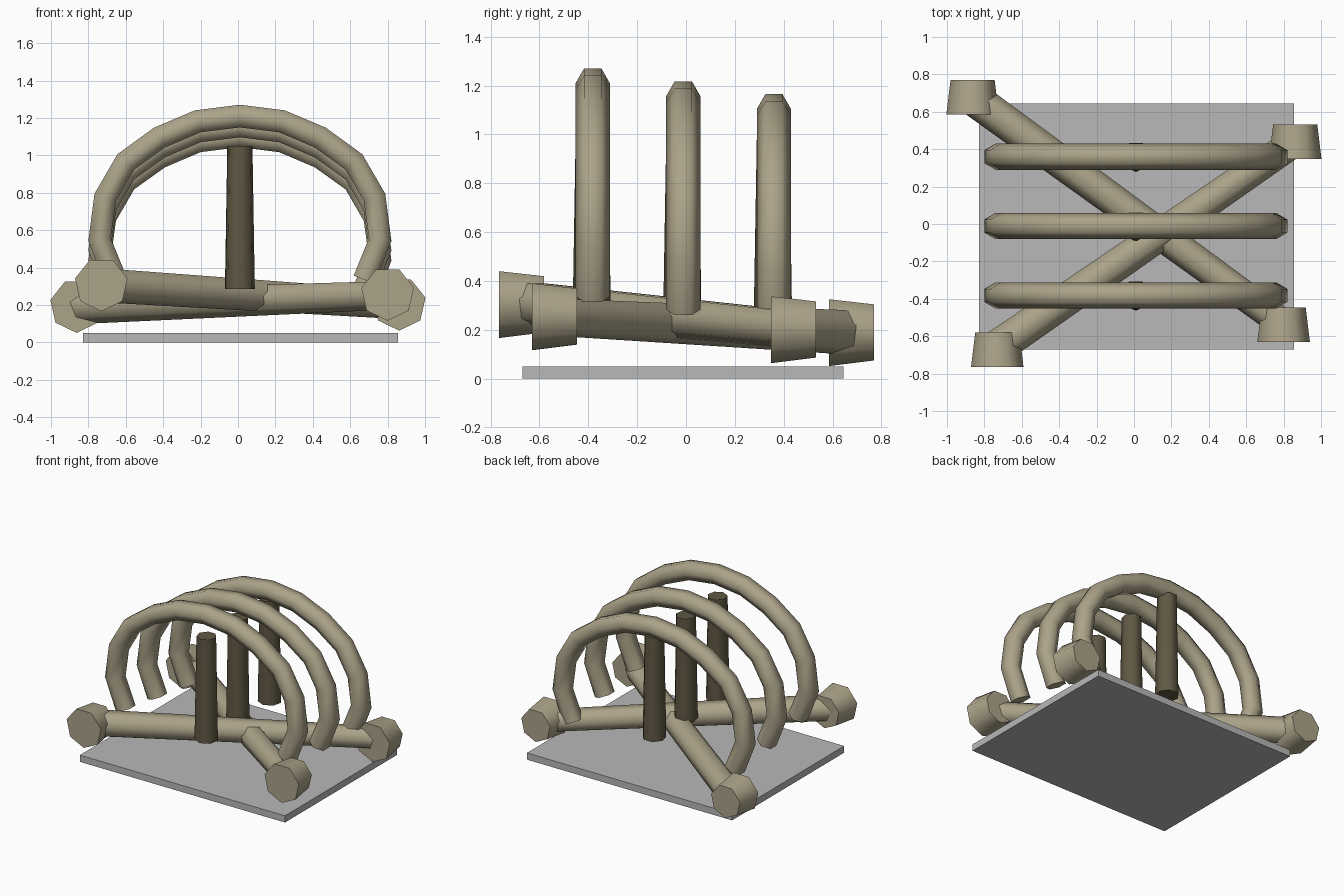
import bpy, bmesh, math
from mathutils import Vector

if "Cube" in bpy.data.objects:
    bpy.data.objects.remove(bpy.data.objects["Cube"])


def material(name, rgb):
    m = bpy.data.materials.new(name)
    m.diffuse_color = (*rgb, 1)
    m.use_nodes = True
    m.node_tree.nodes["Principled BSDF"].inputs["Base Color"].default_value = m.diffuse_color
    return m


BONE = material("bone", (0.41, 0.365, 0.25))
DARK = material("dark_bone", (0.115, 0.096, 0.056))
STONE = material("grey_stone", (0.48, 0.48, 0.48))


def make(name, bm, mat, smooth=True):
    bmesh.ops.recalc_face_normals(bm, faces=bm.faces)
    me = bpy.data.meshes.new(name)
    bm.to_mesh(me)
    bm.free()
    me.materials.append(mat)
    if smooth:
        for p in me.polygons:
            p.use_smooth = True
        me.set_sharp_from_angle(angle=math.radians(65))
    ob = bpy.data.objects.new(name, me)
    bpy.context.collection.objects.link(ob)
    return ob


def tube(name, path, radii, sides, up, mat, turn=0.0):
    """Capped tube along a path; the ring angle is measured from 'up'."""
    pts = [Vector(p) for p in path]
    bm = bmesh.new()
    rings = []
    for i, p in enumerate(pts):
        before = (p - pts[i - 1]).normalized() if i else Vector()
        after = (pts[i + 1] - p).normalized() if i < len(pts) - 1 else Vector()
        d = (before + after).normalized()
        u = Vector(up)
        u = (u - d * u.dot(d)).normalized()
        v = d.cross(u)
        ring = []
        for k in range(sides):
            a = turn + 2 * math.pi * k / sides
            ring.append(bm.verts.new(p + radii[i] * (u * math.cos(a) + v * math.sin(a))))
        rings.append(ring)
    for r0, r1 in zip(rings, rings[1:]):
        for k in range(sides):
            j = (k + 1) % sides
            bm.faces.new((r0[k], r0[j], r1[j], r1[k]))
    bm.faces.new(rings[0])
    bm.faces.new(rings[-1])
    return make(name, bm, mat)


# base slab
bm = bmesh.new()
bmesh.ops.create_cube(bm, size=1)
for v in bm.verts:
    v.co = (0.0125 + v.co.x * 1.685, -0.0125 + v.co.y * 1.315, 0.025 + v.co.z * 0.05)
make("base_slab", bm, STONE, smooth=False)

# rib arches, each a little lower than the one in front, with a post inside
half = [(0.665, 0.335), (0.75, 0.55), (0.72, 0.775), (0.61, 0.965),
        (0.43, 1.095), (0.225, 1.182)]
profile = half + [(0, 1.21)] + [(-x, z) for x, z in reversed(half)]
for n, y in enumerate((-0.382, -0.011, 0.36)):
    path = [(0.01 + x, y, z - 0.053 * n) for x, z in profile]
    tube(f"rib_arch_{n + 1}", path, [0.07] * len(path), 6, (0, 1, 0), BONE)
    tube(f"post_{n + 1}", [(0.01, y, 0.285), (0.01, y, 1.05)],
         (0.082, 0.069), 7, (0, -1, 0), DARK)

# crossed long bones
tube("long_bone_1", [(-0.85, 0.665, 0.193), (0.80, -0.535, 0.255)],
     (0.095, 0.08), 7, (0, 0, -1), BONE)
tube("long_bone_2", [(-0.74, -0.665, 0.31), (0.855, 0.435, 0.205)],
     (0.095, 0.08), 7, (0, 0, -1), BONE)

# knobs on the bone ends, wider towards the front
for n, (x, y, z) in enumerate(((-0.863, 0.677, 0.195), (-0.731, -0.673, 0.31),
                               (0.80, -0.538, 0.26), (0.862, 0.44, 0.207))):
    tube(f"bone_knob_{n + 1}", [(x, y - 0.092, z), (x, y + 0.092, z)],
         (0.144, 0.121), 7, (0, 0, -1), BONE)
